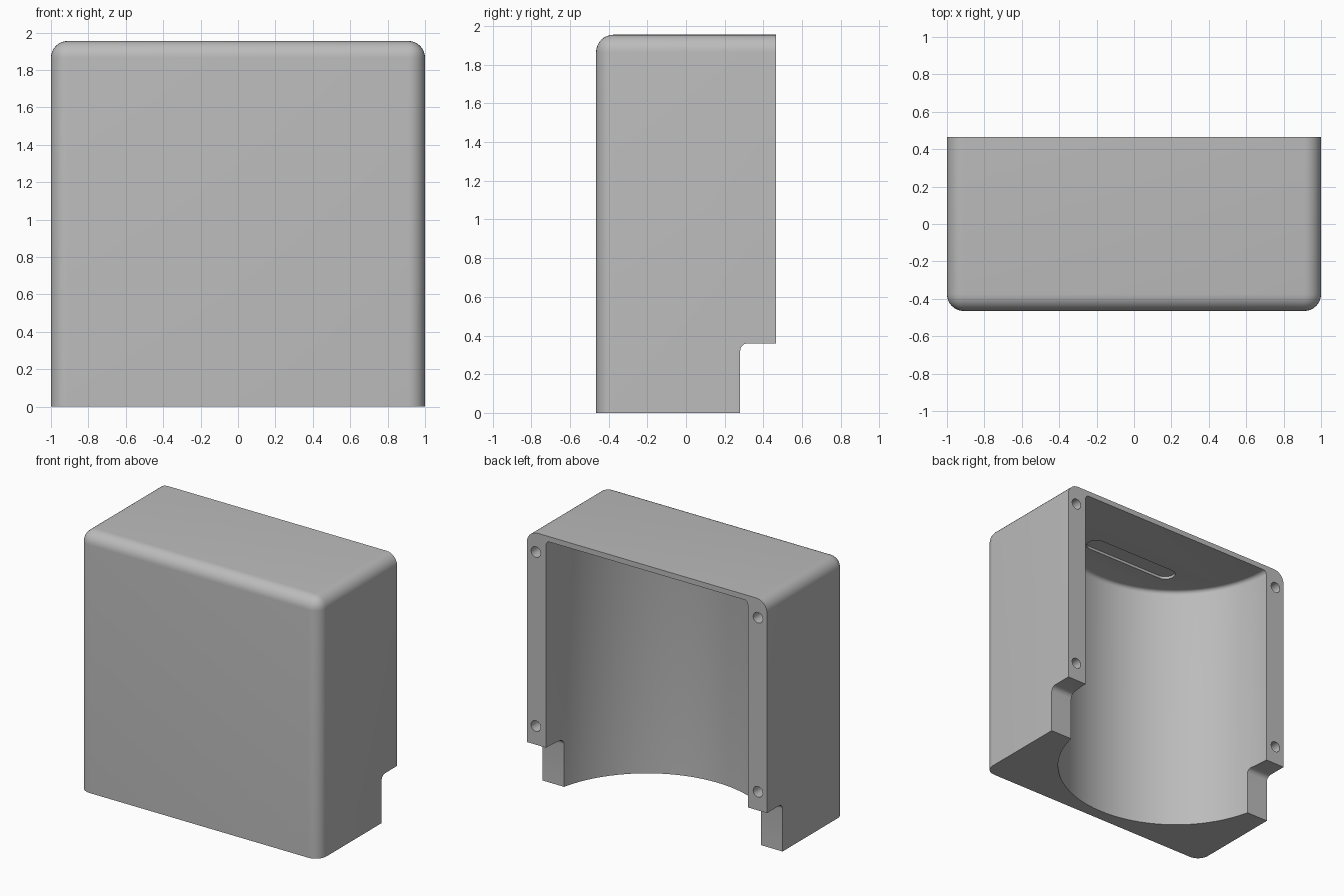
import bpy, bmesh, math
from mathutils import Matrix, Vector

if "Cube" in bpy.data.objects:
    bpy.data.objects.remove(bpy.data.objects["Cube"])

W, D, H = 1.0, 0.465, 1.955          # half width, half depth, height
CAVITY_R, CEILING = 0.84, 1.915

grey = bpy.data.materials.new("plain grey")
grey.diffuse_color = (0.5, 0.5, 0.5, 1)
grey.use_nodes = True
grey.node_tree.nodes["Principled BSDF"].inputs["Base Color"].default_value = grey.diffuse_color


def make_object(name, bm):
    mesh = bpy.data.meshes.new(name)
    bmesh.ops.recalc_face_normals(bm, faces=bm.faces)
    bm.to_mesh(mesh)
    bm.free()
    obj = bpy.data.objects.new(name, mesh)
    bpy.context.collection.objects.link(obj)
    mesh.materials.append(grey)
    return obj


def box(lo, hi):
    bm = bmesh.new()
    bmesh.ops.create_cube(bm, size=1)
    lo, hi = Vector(lo), Vector(hi)
    for v in bm.verts:
        v.co = Vector([lo[i] + (v.co[i] + 0.5) * (hi[i] - lo[i]) for i in range(3)])
    return bm


def round_edges(bm, rule, radius, segments):
    edges = [e for e in bm.edges if rule(e.verts[0].co, e.verts[1].co)]
    bmesh.ops.bevel(bm, geom=edges, offset=radius, segments=segments,
                    profile=0.5, affect='EDGES', clamp_overlap=True)


def cylinder(radius, depth, sides, matrix):
    bm = bmesh.new()
    bmesh.ops.create_cone(bm, cap_ends=True, segments=sides, radius1=radius,
                          radius2=radius, depth=depth, matrix=matrix)
    return bm


def cut(target, cutter):
    mod = target.modifiers.new("cut", 'BOOLEAN')
    mod.operation, mod.solver, mod.object = 'DIFFERENCE', 'EXACT', cutter
    bpy.context.view_layer.objects.active = target
    bpy.ops.object.modifier_apply(modifier=mod.name)
    bpy.data.objects.remove(cutter, do_unlink=True)


# Outer shell: rounded along the front uprights and around the top, except at the back
bm = box((-W, -D, 0), (W, D, H))


def shell_edge(a, b):
    mid = (a + b) / 2
    upright_front = mid.y < -0.4 and abs(mid.x) > 0.9
    top_front_or_side = mid.z > 1.9 and mid.y < 0.4
    return upright_front or top_front_or_side


round_edges(bm, shell_edge, 0.09, 8)
cover = make_object("cover", bm)

# Step at the lower back, with a small fillet in its inner corner
bm = box((-1.2, 0.28, -0.2), (1.2, 0.7, 0.36))
round_edges(bm, lambda a, b: min(a.z, b.z) > 0.3 and max(a.y, b.y) < 0.3, 0.04, 6)
cut(cover, make_object("step_cutter", bm))

# Half-round cavity, open at the back and bottom
bm = cylinder(CAVITY_R, CEILING + 0.2, 96,
              Matrix.Translation((0, D, (CEILING - 0.2) / 2)))
round_edges(bm, lambda a, b: min(a.z, b.z) > 1.9, 0.03, 4)
cut(cover, make_object("cavity_cutter", bm))

# Shallow rounded slot in the ceiling
bm = box((-0.39, -0.105, CEILING - 0.02), (0.39, 0.035, CEILING + 0.02))
round_edges(bm, lambda a, b: abs(a.z - b.z) > 0.01, 0.0699, 8)
cut(cover, make_object("slot_cutter", bm))

# Screw holes in the two back flanges
for x in (-0.925, 0.925):
    for z in (0.5, 1.81):
        place = Matrix.Translation((x, D, z)) @ Matrix.Rotation(math.pi / 2, 4, 'X')
        cut(cover, make_object("hole_cutter", cylinder(0.04, 0.3, 24, place)))

# Smooth the curved faces and keep crisp edges
bpy.ops.object.select_all(action='DESELECT')
cover.select_set(True)
bpy.context.view_layer.objects.active = cover
bpy.ops.object.shade_smooth_by_angle(angle=math.radians(30))
